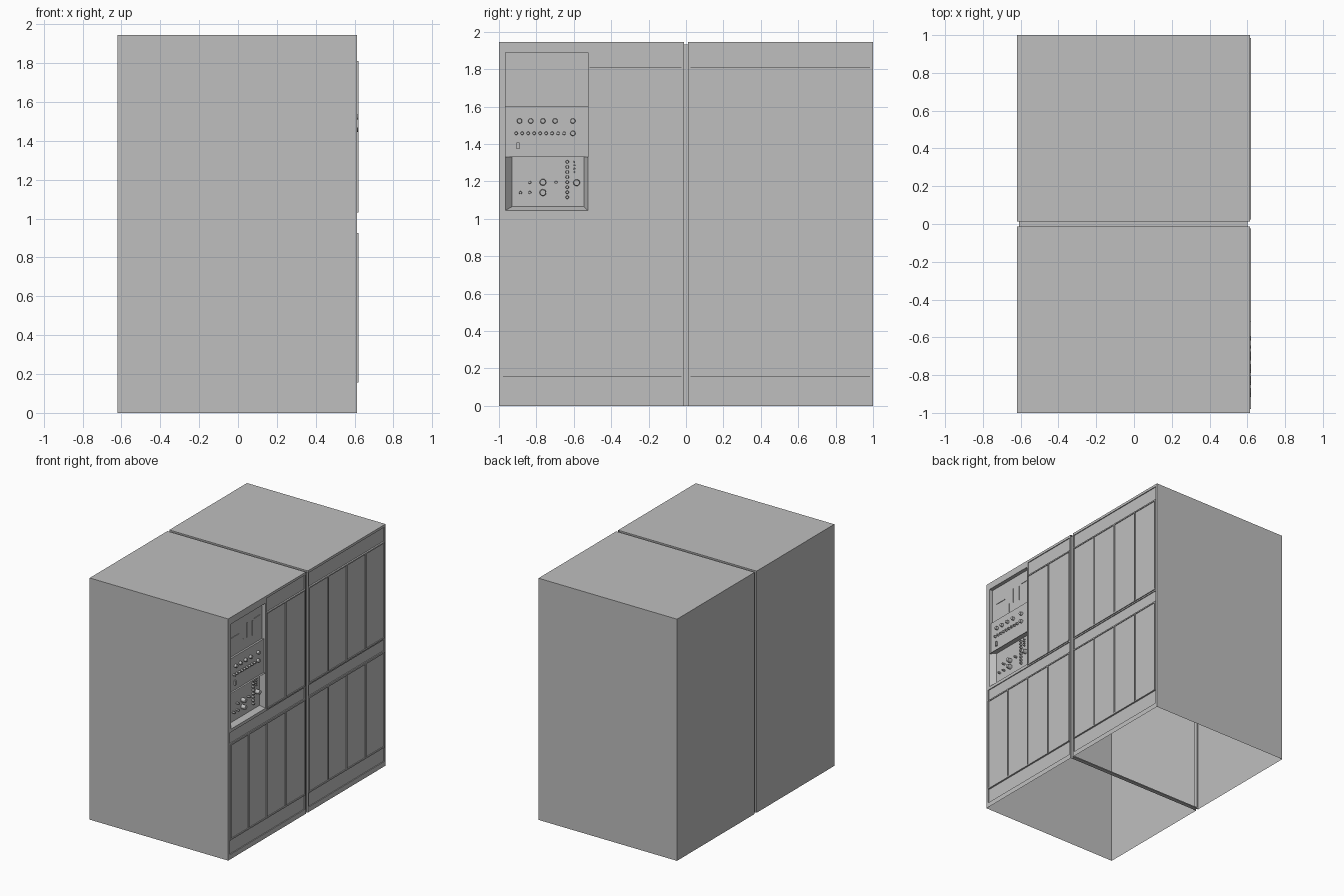
import bpy, bmesh, math
from mathutils import Matrix

if "Cube" in bpy.data.objects:
    bpy.data.objects.remove(bpy.data.objects["Cube"], do_unlink=True)

GREY = bpy.data.materials.new("cabinet grey")
GREY.use_nodes = True
GREY.diffuse_color = (0.52, 0.52, 0.52, 1)
GREY.node_tree.nodes["Principled BSDF"].inputs["Base Color"].default_value = (0.52, 0.52, 0.52, 1)

BACK, FACE, TOP, GAP, SEAM = -0.62, 0.613, 1.945, 0.012, 0.012


def finish(bm, name):
    mesh = bpy.data.meshes.new(name)
    bm.to_mesh(mesh)
    bm.free()
    mesh.materials.append(GREY)
    obj = bpy.data.objects.new(name, mesh)
    bpy.context.collection.objects.link(obj)
    return obj


def quad(bm, *points):
    return bm.faces.new([bm.verts.new(p) for p in points])


def add_box(bm, x, y, z):
    """Box from (low, high) pairs."""
    mid = [(a + b) / 2 for a, b in (x, y, z)]
    size = [b - a for a, b in (x, y, z)]
    bmesh.ops.create_cube(bm, size=1, matrix=Matrix.Translation(mid) @ Matrix.Diagonal((*size, 1)))


def add_knob(bm, base, y, z, radius, height):
    """Round control standing out along +x."""
    place = Matrix.Translation((base + height / 2, y, z)) @ Matrix.Rotation(math.pi / 2, 4, "Y")
    bmesh.ops.create_cone(bm, cap_ends=True, segments=16, radius1=radius,
                          radius2=radius * 0.85, depth=height, matrix=place)


# Outer casing: open underneath, with a seam groove around the middle
bm = bmesh.new()
sections = [(-1, 0), (-GAP, 0), (-GAP, SEAM), (GAP, SEAM), (GAP, 0), (1, 0)]
rings = [[(BACK + g, y, 0), (BACK + g, y, TOP - g), (FACE - g, y, TOP - g)] for y, g in sections]
for a, b in zip(rings, rings[1:]):
    for k in range(2):
        quad(bm, a[k], a[k + 1], b[k + 1], b[k])
quad(bm, (BACK, -1, 0), (FACE, -1, 0), (FACE, -1, TOP), (BACK, -1, TOP))
quad(bm, (FACE, 1, 0), (BACK, 1, 0), (BACK, 1, TOP), (FACE, 1, TOP))
finish(bm, "casing")

# Strip joining the two cabinets underneath
bm = bmesh.new()
add_box(bm, (BACK + SEAM, FACE - SEAM), (-GAP - 0.004, GAP + 0.004), (0.004, 0.012))
finish(bm, "base_strip")

# Detailed face: (y0, y1, z0, z1, depth) pockets, later ones override
pockets = [
    (-GAP, GAP, 0, TOP, SEAM),
    (-0.98, -0.025, 0.04, 1.02, 0.007), (0.025, 0.985, 0.04, 1.02, 0.007),
    (-0.515, -0.025, 1.03, 1.925, 0.007), (0.025, 0.985, 1.03, 1.925, 0.007),
    (-0.98, -0.025, 0.16, 0.93, 0), (0.025, 0.985, 0.16, 0.93, 0),
    (-0.515, -0.025, 1.035, 1.81, 0), (0.025, 0.985, 1.035, 1.81, 0),
    (-0.965, -0.525, 1.6, 1.89, 0.03), (-0.965, -0.525, 1.33, 1.6, 0.015),
    (-0.965, -0.525, 1.045, 1.33, None), (-GAP, GAP, TOP - SEAM, TOP, None),
]
ys = sorted({-1, 1} | {v for p in pockets for v in p[:2]})
zs = sorted({0, TOP} | {v for p in pockets for v in p[2:4]})


def level(i, j):
    """Surface x of a grid cell, or None where it is open."""
    y, z = (ys[i] + ys[i + 1]) / 2, (zs[j] + zs[j + 1]) / 2
    depth = 0
    for y0, y1, z0, z1, d in pockets:
        if y0 < y < y1 and z0 < z < z1:
            depth = d
    return None if depth is None else FACE - depth


bm = bmesh.new()
cells = {(i, j): level(i, j) for i in range(len(ys) - 1) for j in range(len(zs) - 1)}
for (i, j), x in cells.items():
    if x is None:
        continue
    y0, y1, z0, z1 = ys[i], ys[i + 1], zs[j], zs[j + 1]
    quad(bm, (x, y0, z0), (x, y1, z0), (x, y1, z1), (x, y0, z1))
    side, above = cells.get((i + 1, j)), cells.get((i, j + 1))
    if side is not None and side != x:
        quad(bm, (x, y1, z0), (side, y1, z0), (side, y1, z1), (x, y1, z1))
    if above is not None and above != x:
        quad(bm, (x, y0, z1), (x, y1, z1), (above, y1, z1), (above, y0, z1))
bmesh.ops.remove_doubles(bm, verts=bm.verts, dist=0.0001)
finish(bm, "cabinet_face")

# Door trims: uprights between doors, with rails above and below
doors = [
    ("lower_left", [-0.975, -0.745, -0.515, -0.275, -0.028], 0.16, 0.92),
    ("lower_right", [0.027, 0.265, 0.505, 0.742, 0.98], 0.16, 0.92),
    ("upper_left", [-0.512, -0.272, -0.028], 1.035, 1.805),
    ("upper_right", [0.027, 0.265, 0.505, 0.742, 0.98], 1.035, 1.805),
]
for name, edges, low, high in doors:
    bm = bmesh.new()
    for y in edges:
        add_box(bm, (FACE - 0.008, 0.62), (y - 0.004, y + 0.004), (low, high))
    for z in (low, high):
        add_box(bm, (FACE - 0.008, 0.619), (edges[0] - 0.004, edges[-1] + 0.004), (z - 0.004, z + 0.006))
    finish(bm, name + "_door_trim")

# Lower console tray with sloping sides
FLOOR = FACE - 0.04
bm = bmesh.new()
outer = [(FACE, y, z) for y, z in ((-0.965, 1.045), (-0.525, 1.045), (-0.525, 1.33), (-0.965, 1.33))]
inner = [(FLOOR, y, z) for y, z in ((-0.93, 1.065), (-0.545, 1.065), (-0.545, 1.33), (-0.93, 1.33))]
quad(bm, *inner)
for k in range(4):
    n = (k + 1) % 4
    quad(bm, outer[k], outer[n], inner[n], inner[k])
finish(bm, "console_tray")

# Controls on the middle panel
MID = FACE - 0.015
bm = bmesh.new()
for y in (-0.89, -0.83, -0.765, -0.7, -0.605):
    add_knob(bm, MID, y, 1.523, 0.014, 0.02)
add_knob(bm, MID, -0.605, 1.457, 0.014, 0.02)
for k in range(9):
    add_knob(bm, MID, -0.908 + k * 0.032, 1.457, 0.009, 0.018)
add_box(bm, (MID, MID + 0.012), (-0.905, -0.89), (1.372, 1.408))
finish(bm, "middle_controls")

# Controls in the tray
bm = bmesh.new()
for y, z in ((-0.765, 1.195), (-0.765, 1.14), (-0.585, 1.193)):
    add_knob(bm, FLOOR, y, z, 0.018, 0.035)
for y, z in ((-0.835, 1.195), (-0.835, 1.14), (-0.885, 1.14), (-0.695, 1.195)):
    add_knob(bm, FLOOR, y, z, 0.008, 0.025)
for k in range(8):
    add_knob(bm, FLOOR, -0.635, 1.115 + k * 0.027, 0.009, 0.02)
for k in range(4):
    add_knob(bm, FLOOR, -0.597, 1.25 + k * 0.018, 0.005, 0.015)
finish(bm, "tray_controls")

# Thin raised strips on the upper console panel
bm = bmesh.new()
UPPER = FACE - 0.03
for y, z, width, height in ((-0.77, 1.65, 0.004, 0.08), (-0.72, 1.74, 0.004, 0.12), (-0.65, 1.73, 0.004, 0.12),
                            (-0.87, 1.75, 0.1, 0.004), (-0.59, 1.8, 0.08, 0.004)):
    add_box(bm, (UPPER, UPPER + 0.004), (y - width / 2, y + width / 2), (z - height / 2, z + height / 2))
finish(bm, "display_strips")
